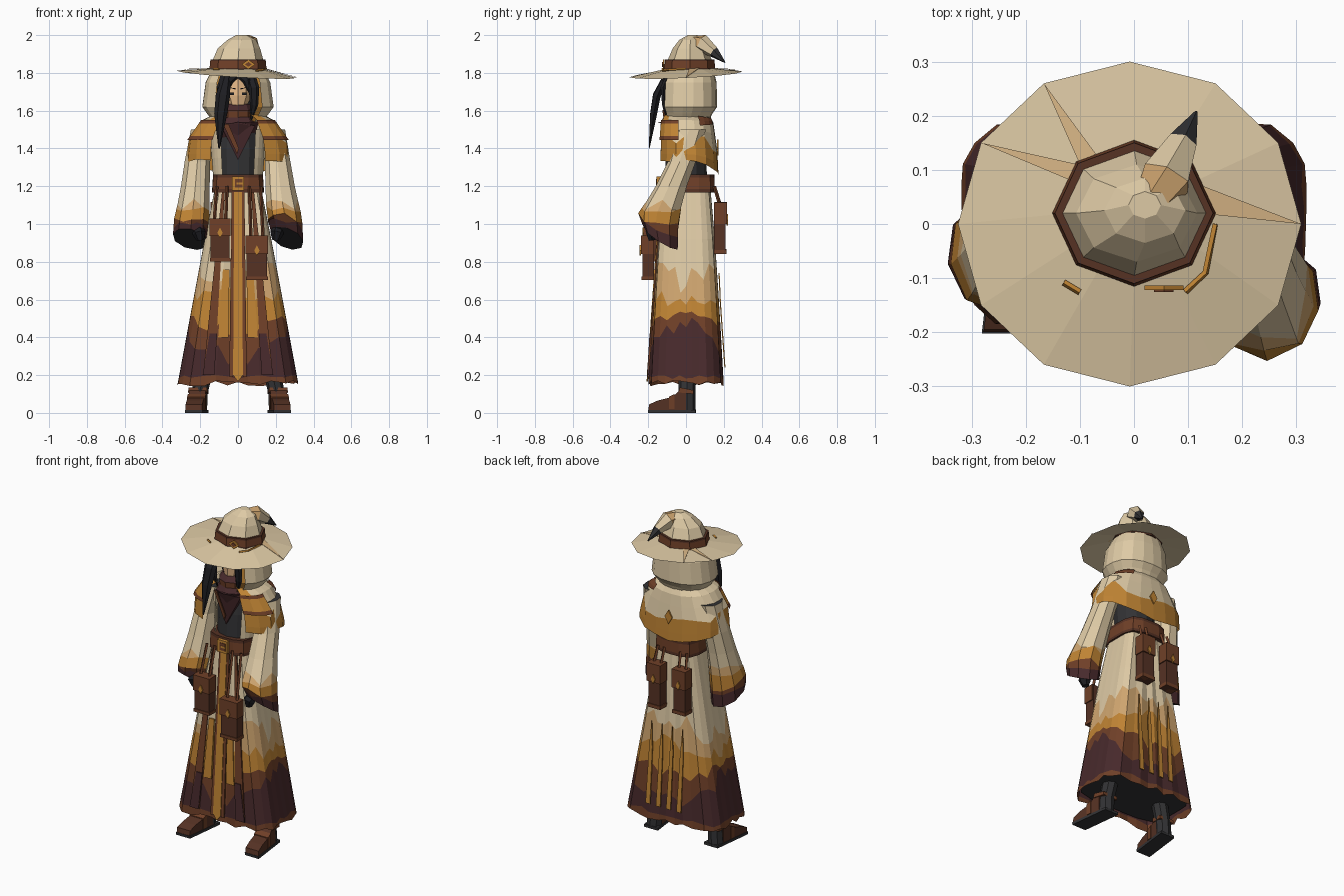
import bpy, bmesh, math, random
from mathutils import Vector

random.seed(4)
if "Cube" in bpy.data.objects:
    bpy.data.objects.remove(bpy.data.objects["Cube"])

PALETTE = {"cream": (222, 202, 165), "tan": (208, 166, 112), "gold": (192, 132, 52),
           "brown": (112, 64, 40), "leather": (86, 50, 36), "maroon": (72, 42, 44),
           "charcoal": (50, 50, 52), "black": (30, 30, 34), "skin": (226, 182, 134),
           "sand": (216, 182, 134)}
MATS = {}
for key, rgb in PALETTE.items():
    m = bpy.data.materials.new(key)
    m.use_nodes = True
    col = tuple((c / 255 / 1.055 + 0.052) ** 2.4 for c in rgb) + (1,)
    m.diffuse_color = col
    m.node_tree.nodes["Principled BSDF"].inputs["Base Color"].default_value = col
    MATS[key] = m


def finish(name, bm, names):
    me = bpy.data.meshes.new(name)
    bm.to_mesh(me)
    bm.free()
    for k in names:
        me.materials.append(MATS[k])
    ob = bpy.data.objects.new(name, me)
    bpy.context.collection.objects.link(ob)


def sample(prof, z):
    """Interpolate (z, cx, cy, rx, ry) rows that run from top to bottom."""
    for a, b in zip(prof, prof[1:]):
        if z >= b[0] or b is prof[-1]:
            t = (a[0] - z) / (a[0] - b[0])
            return [u + (v - u) * t for u, v in zip(a[1:], b[1:])]


def loft(name, prof, cols, levels=None, n=12, p=2, arc=(-90, 270), pleat=0,
         drop=0, tilt=(0, 0), edge=None, cap=None):
    """Skin a profile; levels are (z, jag, lift at front and back) and part the colours.
    The tilt grows towards the last level."""
    levels = levels or [(r[0], 0, 0) for r in prof]
    if isinstance(cols, str):
        cols = [cols] * (len(levels) - 1)
    closed = arc[1] - arc[0] == 360
    bm, grid = bmesh.new(), []
    count = n if closed else n + 1
    for k, (lz, jag, lift) in enumerate(levels):
        row, grow = [], (k / (len(levels) - 1)) ** 3
        for j in range(count):
            a = math.radians(arc[0] + (arc[1] - arc[0]) * j / n)
            c, s = math.cos(a), math.sin(a)
            z = lz + random.uniform(-jag, jag) + lift * s * s
            cx, cy, rx, ry = sample(prof, z)
            r = (abs(c) ** p + abs(s) ** p) ** (-1 / p) * (1 + pleat * s * s * (-1) ** j)
            x, y = rx * r * c, ry * r * s
            z += grow * (tilt[0] * x + tilt[1] * y) - drop * max(0, s) ** 2 * k / len(levels)
            row.append(bm.verts.new((cx + x, cy + y, z)))
        grid.append(row)
    names = list(PALETTE)
    for i, colour in enumerate(cols):
        for j in range(n):
            q = (j + 1) % count
            f = bm.faces.new((grid[i][j], grid[i + 1][j], grid[i + 1][q], grid[i][q]))
            f.material_index = names.index(edge if edge and j in (0, n - 1) else colour)
    if cap:
        for ring in (grid[0], grid[-1][::-1]):
            bm.faces.new(ring).material_index = names.index(cap)
    finish(name, bm, names)


def tube(name, pts, radii, cols, n=6, flat=1):
    """Tapered tube along a path, one colour per segment."""
    bm, rows, names = bmesh.new(), [], list(PALETTE)
    pts = [Vector(q) for q in pts]
    for i, q in enumerate(pts):
        d = (pts[min(i + 1, len(pts) - 1)] - pts[max(i - 1, 0)]).normalized()
        u = d.cross(Vector((0, 1, 0.2))).normalized()
        v = d.cross(u)
        rows.append([bm.verts.new(q + radii[i] * (u * math.cos(t) + v * flat * math.sin(t)))
                     for t in (math.tau * j / n for j in range(n))])
    for i in range(len(rows) - 1):
        for j in range(n):
            k = (j + 1) % n
            f = bm.faces.new((rows[i][j], rows[i][k], rows[i + 1][k], rows[i + 1][j]))
            f.material_index = names.index(cols if isinstance(cols, str) else cols[i])
    for row, colour in ((rows[0], 0), (rows[-1], -1)):
        bm.faces.new(row).material_index = names.index(cols if isinstance(cols, str) else cols[colour])
    bmesh.ops.recalc_face_normals(bm, faces=bm.faces)
    finish(name, bm, names)


def prism(name, pts, depth, colour):
    bm = bmesh.new()
    f = bm.faces.new([bm.verts.new(q) for q in pts])
    ext = bmesh.ops.extrude_face_region(bm, geom=[f], use_keep_orig=True)
    bmesh.ops.translate(bm, vec=depth, verts=[v for v in ext["geom"] if isinstance(v, bmesh.types.BMVert)])
    bmesh.ops.recalc_face_normals(bm, faces=bm.faces)
    finish(name, bm, [colour])


def box(name, c, s, colour):
    x, y, z = (q / 2 for q in s)
    prism(name, [(c[0] + i * x, c[1] - y, c[2] + k * z) for i, k in
                 ((-1, -1), (1, -1), (1, 1), (-1, 1))], (0, s[1], 0), colour)


def diamond(name, x, y, z, w, h, colour="gold"):
    prism(name, [(x - w, y, z), (x, y, z - h), (x + w, y, z), (x, y, z + h)], (0, 0.008, 0), colour)


# Robe: smooth sides, pleated front and back, dyed hem
robe = [(1.2, 0, 0.005, .12, .12), (.9, 0, 0, .18, .15), (.5, 0, 0, .255, .175), (.15, 0, 0, .32, .194)]
loft("robe", robe, ["cream", "cream", "tan", "gold", "brown", "maroon", "brown"],
     [(1.2, 0, 0), (.92, 0, 0), (.7, .07, .07), (.58, .04, .06), (.52, .03, -.08), (.47, .05, -.18),
      (.19, .012, 0), (.16, .015, -.005)], n=36, p=5, pleat=.03)
loft("robe_lining", [(.5, 0, 0, .22, .15), (.2, 0, 0, .295, .18)], "charcoal", n=24, p=5, cap="charcoal")


def strip(name, top, bottom, colour, out=.012):
    yt, yb = (-sample(robe, q[2])[3] - out for q in (top, bottom))
    prism(name, [(top[0], yt, top[2]), (bottom[0], yb, bottom[2]),
                 (bottom[1], yb, bottom[2]), (top[1], yt, top[2])], (0, .008, 0), colour)


strip("front_sash", (-.02, .02, 1.17), (-.026, .026, .2), "gold", .016)
prism("sash_point", [(-.026, -.206, .2), (0, -.209, .165), (.026, -.206, .2)], (0, .008, 0), "gold")
for s, side in ((-1, "right"), (1, "left")):
    strip(side + "_sash_border", (s * .02, s * .034, 1.17), (s * .026, s * .046, .19), "brown")
    strip(side + "_inner_panel", (s * .045, s * .08, .76), (s * .05, s * .105, .4), "gold", .01)
    strip(side + "_coat_edge", (s * .07, s * .085, 1.17), (s * .125, s * .185, .2), "brown")
    strip(side + "_coat_hem", (s * .11, s * .15, .42), (s * .126, s * .187, .2), "maroon", .014)
# Gold dyed pleats down the back
for x in (-.1, -.03, .04, .11):
    prism("back_pleat", [(x, .172, .74), (x + .012, .179, .58), (x + .02, .203, .24), (x - .01, .203, .24),
                         (x - .01, .179, .58)], (0, .006, 0), "gold")

# Torso, coat lapels and belt
loft("torso", [(1.56, 0, 0, .09, .08), (1.4, 0, 0, .12, .105), (1.15, 0, 0, .115, .115)], "charcoal", n=12)
for arc in ((-52, -5), (185, 232)):
    loft("lapel", [(1.5, 0, 0, .15, .11), (1.35, 0, 0, .14, .12), (1.18, 0, 0, .127, .127)], "cream", n=4, arc=arc)
loft("belt", [(1.262, 0, .01, .132, .14), (1.168, 0, .01, .138, .142)],
     ["leather", "brown", "leather"], [(1.262, 0, 0), (1.245, 0, 0), (1.185, 0, 0), (1.168, 0, 0)],
     p=4, n=16, cap="leather")
box("belt_buckle", (0, -.145, 1.215), (.066, .02, .075), "gold")
box("buckle_hole", (.004, -.155, 1.215), (.038, .006, .045), "brown")
box("buckle_tongue", (.008, -.157, 1.215), (.03, .006, .012), "gold")


# Hanging pouches, front and back
def pouch(name, x, y, z, w, h, f):
    box(name + "_body", (x, y, z), (w, .062, h), "leather")
    box(name + "_flap", (x, y + f * .006, z + h * .3), (w + .012, .066, h * .42), "brown")
    box(name + "_base", (x, y + f * .003, z - h * .46), (w + .008, .066, h * .08), "brown")
    diamond(name + "_clasp", x, y + f * .041 - .004, z + h * .17, .014, .028)
    for s in (-1, 1):
        sx, top = x + s * w * .3, z + h * .48
        yy = (-.14 if f < 0 else .15)
        tube(name + "_strap", [(sx, y, top), (sx * .9, yy, 1.2)], [.009, .009], "brown", n=4)


pouch("right_front_pouch", -.095, -.185, .915, .1, .225, -1)
pouch("left_front_pouch", .1, -.2, .82, .108, .235, -1)
pouch("left_back_pouch", .07, .178, .975, .08, .27, 1)
pouch("right_back_pouch", -.1, .178, .98, .08, .27, 1)

# Wide sleeves with openings tipped forward, the left one reaching further
bands = ["cream", "cream", "cream", "tan", "gold", "brown", "maroon"]
left = [(1.5, .18, .03, .07, .08), (1.33, .21, -.02, .068, .075), (1.18, .225, -.085, .08, .085),
        (1.04, .245, -.145, .095, .11), (.92, .26, -.13, .086, .09)]
right = [(1.5, -.18, .03, .07, .08), (1.33, -.215, .01, .068, .08), (1.15, -.23, -.03, .08, .09),
         (1.02, -.245, -.055, .094, .11), (.92, -.25, -.055, .095, .105)]
loft("left_sleeve", left, bands,
     [(1.5, 0, 0), (1.33, 0, 0), (1.2, 0, 0), (1.1, .03, 0), (1.075, .02, 0), (1.01, .025, 0), (.985, .015, 0), (.925, 0, 0)],
     n=9, p=2.2, tilt=(-.3, -.6), cap="charcoal")
loft("right_sleeve", right, bands,
     [(1.5, 0, 0), (1.33, 0, 0), (1.2, 0, 0), (1.1, .03, 0), (1.075, .02, 0), (1.0, .025, 0), (.975, .015, 0), (.92, 0, 0)],
     n=9, p=2.2, tilt=(-.2, -.5), cap="charcoal")
for s, y in ((-1, -.1), (1, -.15)):
    tube("hand", [(s * .22, y, .99), (s * .205, y - .035, .95), (s * .2, y - .03, .915)], [.03, .035, .02], "black")

# Shoulder cape with gold border
cape = [(1.585, 0, 0, .115, .12), (1.55, 0, .005, .19, .14), (1.44, 0, .01, .268, .155), (1.33, 0, .012, .272, .16)]
loft("cape", cape, ["cream", "cream", "cream", "gold", "gold"],
     [(1.585, 0, 0), (1.55, 0, 0), (1.5, 0, 0), (1.445, .03, 0), (1.37, 0, 0), (1.335, .008, 0)],
     n=16, p=2.6, arc=(-60, 240), drop=.085, edge="gold")
wide = [(r[0] + .004, r[1], r[2], r[3] + .006, r[4] + .006) for r in cape]
for arc in ((-62, -17), (197, 242)):
    loft("shoulder_strap", wide, ["brown", "gold", "brown"],
         [(1.55, 0, 0), (1.532, 0, 0), (1.465, 0, 0), (1.445, 0, 0)], n=3, p=2.6, arc=arc)
loft("shoulder_patch", wide, "brown", [(1.575, 0, -.02), (1.545, 0, 0), (1.52, 0, .01)], n=3, p=2.6, arc=(25, 58))
diamond("back_emblem", 0, .165, 1.405, .025, .042)

# Hood with gold lining on one side, head, hair and scarf
hood = [(1.815, 0, .02, .14, .125), (1.75, 0, .012, .172, .15), (1.62, 0, .01, .19, .155),
        (1.585, 0, .005, .165, .135), (1.54, 0, 0, .13, .12)]
loft("hood", hood, "cream", n=14, p=2.3, arc=(-50, 232))
inner = [(r[0], 0, r[2], r[3] - .01, r[4] - .01) for r in hood]
loft("hood_lining", inner, "gold", n=8, p=2.3, arc=(-62, 60))
loft("hood_trim", inner, "gold", n=1, p=2.3, arc=(228, 236))
loft("head", [(1.78, 0, -.02, .07, .07), (1.68, 0, -.025, .075, .08), (1.635, 0, -.03, .055, .072), (1.595, 0, -.04, .02, .055)],
     "skin", n=10, cap="skin")
loft("back_hair", [(1.8, 0, .0, .09, .085), (1.7, 0, .01, .1, .1), (1.56, 0, .01, .085, .09)], "black", n=12, arc=(-40, 220))
for s in (-1, 1):
    box("eye", (s * .033, -.1, 1.69), (.026, .008, .012), "black")
    prism("brow", [(s * .014, -.106, 1.712), (s * .05, -.1, 1.724), (s * .014, -.106, 1.719)], (0, .008, 0), "black")
    tube("fringe", [(s * .005, -.09, 1.8), (s * .045, -.115, 1.76), (s * .062, -.11, 1.69)], [.025, .022, .003], "black", flat=.5)
    tube("side_lock", [(s * .06, -.08, 1.81), (s * .085, -.12, 1.72), (s * .085, -.115, 1.63), (s * .07, -.1, 1.55)],
         [.025, .028, .022, .004], "black", flat=.6)
tube("long_lock", [(-.06, -.11, 1.78), (-.08, -.155, 1.68), (-.092, -.172, 1.58), (-.1, -.195, 1.4)],
     [.022, .038, .034, .004], "black", flat=.6)
loft("scarf", [(1.635, 0, -.01, .075, .085), (1.6, 0, -.02, .092, .105), (1.565, 0, -.02, .088, .1),
               (1.535, 0, -.02, .115, .115), (1.47, 0, -.01, .1, .1)],
     ["maroon", "brown", "maroon", "maroon"], n=10, tilt=(.15, 0))
prism("scarf_point", [(-.09, -.105, 1.52), (0, -.118, 1.34), (.09, -.105, 1.52), (0, -.15, 1.54)], (0, .03, 0), "maroon")
prism("scarf_fold", [(-.08, -.122, 1.53), (-.005, -.13, 1.37), (.005, -.132, 1.4), (-.05, -.135, 1.53)], (0, .008, 0), "brown")

# Hat: brim with spikes, band, crown and folded tip
slope = (-.06, .05)
brim = [(1.825, 0, .02, .12, .11), (1.792, -.008, 0, .317, .3)]
loft("hat_brim", brim, "cream", tilt=slope)


def on_brim(deg, t):
    """Point on the brim: t runs from the crown (0) to the rim (1)."""
    z = brim[0][0] + (brim[1][0] - brim[0][0]) * t
    cx, cy, rx, ry = sample(brim, z)
    x, y = rx * math.cos(math.radians(deg)), ry * math.sin(math.radians(deg))
    return (cx + x, cy + y, z + t * (slope[0] * x + slope[1] * y) + .003)


for deg, turn in ((0, 24), (120, 15), (150, -15)):
    prism("brim_spike", [on_brim(deg, 1), on_brim(deg + turn, .1), on_brim(deg, .1)], (0, 0, .002), "sand")
loft("hat_band", [(1.872, 0, .02, .146, .13), (1.812, 0, .02, .152, .136)], ["leather", "brown", "leather"],
     [(1.872, 0, 0), (1.862, 0, 0), (1.825, 0, 0), (1.812, 0, 0)], n=8, cap="leather")
loft("hat_crown", [(2.0, .02, .035, .03, .025), (1.975, .02, .025, .075, .06), (1.93, .005, .02, .112, .09), (1.865, 0, .02, .135, .118)],
     "cream", n=8, cap="cream")
tube("hat_tip", [(.03, .03, 1.965), (.06, .085, 1.955), (.088, .148, 1.91), (.115, .207, 1.855)],
     [.035, .05, .03, .003], ["tan", "cream", "charcoal"])
diamond("hat_pin", .055, -.122, 1.845, .036, .026)
diamond("hat_pin_center", .055, -.126, 1.845, .018, .013, "brown")
tube("left_brim_cord", [(.15, 0, 1.822), (.132, -.09, 1.817), (.095, -.125, 1.812)], [.006, .006, .006], "gold", n=4)
tube("right_brim_cord", [(-.13, -.108, 1.82), (-.1, -.126, 1.82)], [.006, .006], "gold", n=4)

# Legs and boots
side_shape = [(.0, .012), (.0, .115), (-.03, .125), (-.07, .085), (-.15, .065), (-.195, .045), (-.2, .012)]
for s in (-1, 1):
    loft("leg", [(.4, s * .14, .01, .05, .05), (.1, s * .205, .005, .044, .045), (0, s * .21, .005, .046, .047)], "charcoal", n=8, cap="charcoal")
    for name, shape, w, colour in (("boot", side_shape, .088, "leather"),
                                   ("boot_sole", [(.05, 0), (.05, .016), (-.202, .016), (-.2, 0)], .094, "charcoal"),
                                   ("boot_strap", [(-.06, .02), (-.06, .1), (-.09, .085), (-.09, .02)], .096, "brown"),
                                   ("boot_cuff", [(.04, .1), (.04, .12), (-.034, .135), (-.038, .108)], .098, "brown")):
        # toes point slightly outward
        prism(name, [(s * (.21 - y * .12) - w / 2, y, z) for y, z in shape], (w, 0, 0), colour)
